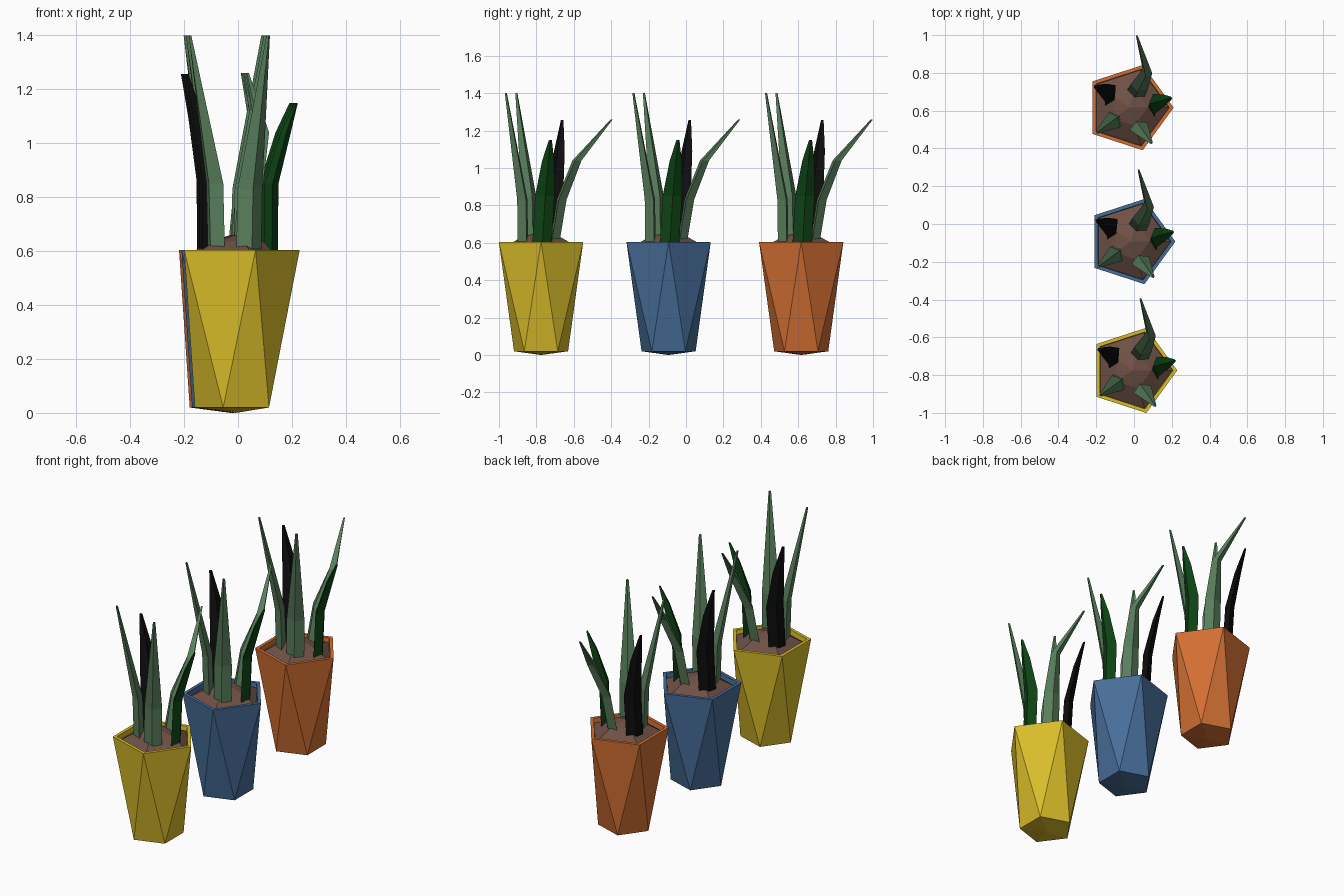
import bpy, bmesh
from math import sin, cos, pi, radians

if "Cube" in bpy.data.objects:
    bpy.data.objects.remove(bpy.data.objects["Cube"])


def material(name, rgb):
    m = bpy.data.materials.new(name)
    m.diffuse_color = (*rgb, 1)
    m.use_nodes = True
    m.node_tree.nodes["Principled BSDF"].inputs["Base Color"].default_value = m.diffuse_color
    return m


SAGE = material("sage_green", (0.10, 0.21, 0.107))
DARK = material("dark_green", (0.004, 0.055, 0.007))
BLACK = material("near_black", (0.004, 0.004, 0.004))
SOIL = material("soil_brown", (0.155, 0.08, 0.06))
YELLOW = material("yellow_glaze", (0.70, 0.51, 0.023))
BLUE = material("blue_glaze", (0.064, 0.155, 0.32))
ORANGE = material("orange_glaze", (0.65, 0.16, 0.033))


def finish(bm, name, mat, loc):
    bmesh.ops.recalc_face_normals(bm, faces=bm.faces)
    me = bpy.data.meshes.new(name)
    bm.to_mesh(me)
    bm.free()
    me.materials.append(mat)
    ob = bpy.data.objects.new(name, me)
    ob.location = loc
    bpy.context.collection.objects.link(ob)


def pentagon(bm, r, z, turn=0.0):
    return [bm.verts.new((r * cos(2 * pi * i / 5 + turn), r * sin(2 * pi * i / 5 + turn), z))
            for i in range(5)]


def bridge(bm, a, b):
    n = len(a)
    for i in range(n):
        j = (i + 1) % n
        bm.faces.new((a[i], a[j], b[j], b[i]))


def fan(bm, ring, z):
    c = bm.verts.new((0, 0, z))
    for i in range(len(ring)):
        bm.faces.new((ring[i], ring[(i + 1) % len(ring)], c))


def pot(name, mat, loc):
    # five-sided pot, base twisted half a step so the walls are triangles
    bm = bmesh.new()
    base = pentagon(bm, 0.152, 0.02, pi / 5)
    rim = pentagon(bm, 0.237, 0.605)
    lip = pentagon(bm, 0.214, 0.605)
    inner = pentagon(bm, 0.208, 0.55)
    for i in range(5):
        j = (i + 1) % 5
        bm.faces.new((rim[i], base[i], rim[j]))
        bm.faces.new((base[i], base[j], rim[j]))
    fan(bm, base, 0.0)
    bridge(bm, rim, lip)
    bridge(bm, lip, inner)
    finish(bm, name, mat, loc)


def soil(name, loc):
    # low mound inside the rim
    bm = bmesh.new()
    outer = pentagon(bm, 0.212, 0.575)
    mid = pentagon(bm, 0.10, 0.635)
    bridge(bm, outer, mid)
    fan(bm, mid, 0.66)
    finish(bm, name, SOIL, loc)


def leaf(name, mat, angle, sections, loc):
    # blade lofted through diamond sections: (x, y, z, half width, half thickness)
    a = radians(angle)
    out, side = (cos(a), sin(a)), (-sin(a), cos(a))
    bm = bmesh.new()
    rings = []
    for x, y, z, w, t in sections:
        rings.append([bm.verts.new((x + out[0] * o + side[0] * s, y + out[1] * o + side[1] * s, z))
                      for o, s in ((t, 0), (0, w), (-t, 0), (0, -w))])
    for r0, r1 in zip(rings, rings[1:]):
        bridge(bm, r0, r1)
    bm.faces.new(rings[0])
    bm.faces.new(rings[-1])
    finish(bm, name, mat, loc)


LEAVES = [
    ("front_left_leaf", SAGE, -141,
     [(-.072, -.06, .59, .05, .028), (-.078, -.065, .85, .05, .028), (-.170, -.132, 1.40, .007, .006)]),
    ("front_right_leaf", SAGE, -67,
     [(.048, -.097, .59, .05, .03), (.052, -.10, .83, .05, .03), (.120, -.188, 1.40, .007, .006)]),
    ("right_leaf", DARK, 5,
     [(.130, .005, .59, .052, .026), (.132, .02, .85, .052, .026),
      (.185, .038, 1.04, .032, .019), (.224, .05, 1.15, .008, .006)]),
    ("back_leaf", SAGE, 70,
     [(.035, .072, .59, .05, .026), (.055, .11, .83, .047, .028),
      (.098, .192, 1.04, .027, .026), (.043, .378, 1.26, .006, .006)]),
    ("back_left_leaf", BLACK, 147,
     [(-.098, .052, .59, .05, .026), (-.098, .075, .86, .052, .026),
      (-.138, .098, 1.09, .034, .018), (-.180, .113, 1.257, .008, .006)]),
]

# three potted plants in a row
for colour, mat, loc in (("yellow", YELLOW, (-.008, -.775, 0)),
                         ("blue", BLUE, (-.018, -.093, 0)),
                         ("orange", ORANGE, (-.027, .616, 0))):
    pot(colour + "_pot", mat, loc)
    soil(colour + "_pot_soil", loc)
    for name, leaf_mat, angle, sections in LEAVES:
        leaf(colour + "_pot_" + name, leaf_mat, angle, sections, loc)
